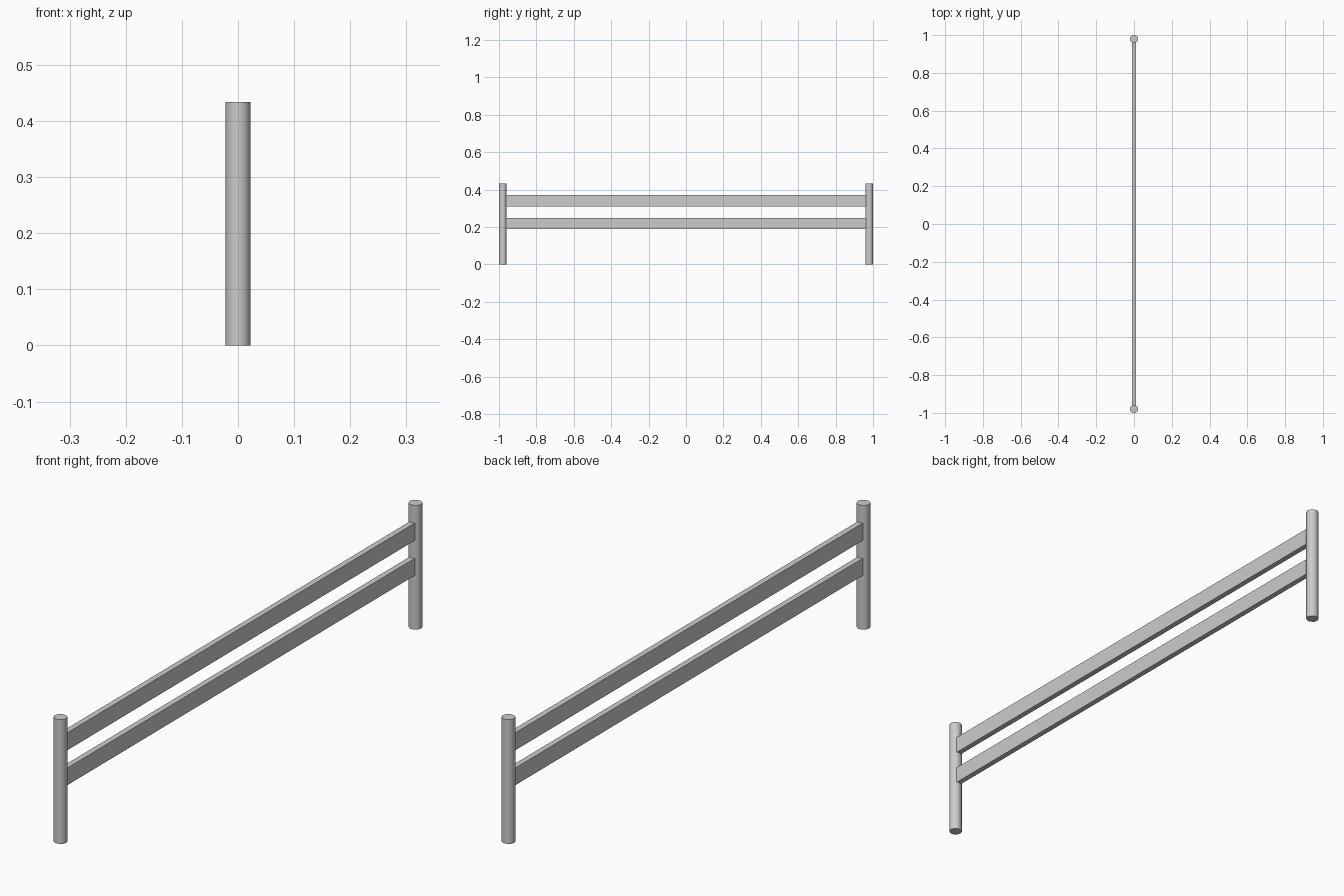
import bpy

if "Cube" in bpy.data.objects:
    bpy.data.objects.remove(bpy.data.objects["Cube"])

POST_RX, POST_RY, HEIGHT = 0.0223, 0.0205, 0.434
POST_Y = 1 - POST_RY
RAIL_HALF, RAIL_THICK = 0.965, 0.02


def add_post(name, y):
    bpy.ops.mesh.primitive_cylinder_add(vertices=10, radius=1, depth=HEIGHT,
                                        location=(0, y, HEIGHT / 2))
    ob = bpy.context.object
    ob.name = name
    # vertices lie on the y axis by default; turn them onto x
    for v in ob.data.vertices:
        x, yy = v.co.x, v.co.y
        v.co.x, v.co.y = yy * POST_RX, -x * POST_RY / 0.951
    bpy.ops.object.shade_smooth_by_angle(angle=0.75)


def add_rail(name, z0, z1):
    bpy.ops.mesh.primitive_cube_add(size=1, location=(0, 0, (z0 + z1) / 2))
    ob = bpy.context.object
    ob.name = name
    ob.scale = (RAIL_THICK, 2 * RAIL_HALF, z1 - z0)
    bpy.ops.object.transform_apply(location=False, rotation=False, scale=True)


# End posts
add_post("front_post", -POST_Y)
add_post("back_post", POST_Y)

# Horizontal rails
add_rail("upper_rail", 0.311, 0.372)
add_rail("lower_rail", 0.189, 0.249)
